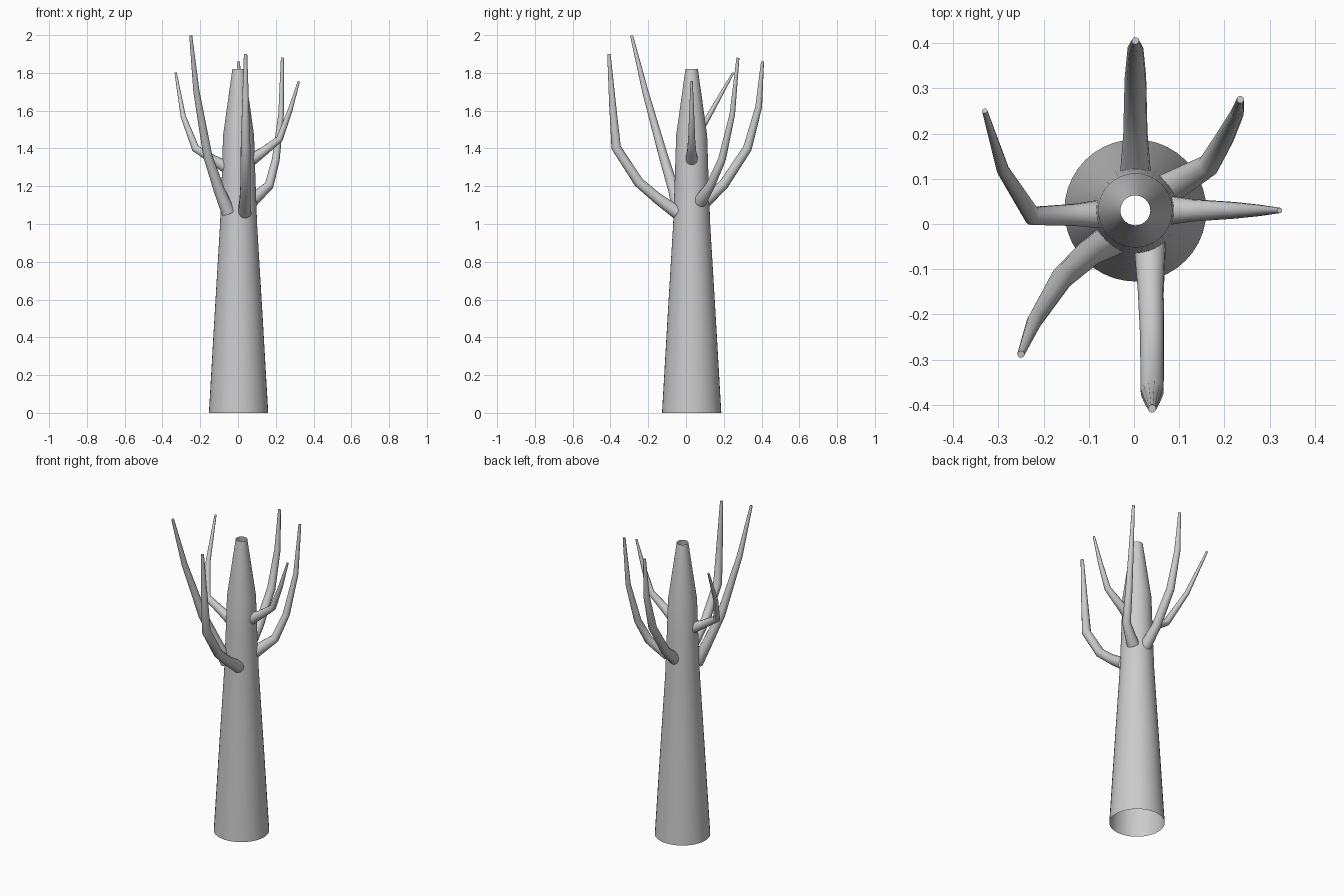
import bpy, bmesh, math
from mathutils import Vector

if "Cube" in bpy.data.objects:
    bpy.data.objects.remove(bpy.data.objects["Cube"])

bark = bpy.data.materials.new("grey bark")
bark.diffuse_color = (0.6, 0.6, 0.6, 1)
bark.use_nodes = True
bark.node_tree.nodes["Principled BSDF"].inputs["Base Color"].default_value = bark.diffuse_color
CX, CY = 0.003, 0.03          # trunk axis


def tube(name, path, radii, sides, level=False, cap=False):
    """Sweep a circle of varying radius along a path."""
    pts = [Vector(p) for p in path]
    bm = bmesh.new()
    rings = []
    u = None
    for i, p in enumerate(pts):
        a = (p - pts[i - 1]).normalized() if i else Vector()
        b = (pts[i + 1] - p).normalized() if i < len(pts) - 1 else Vector()
        t = Vector((0, 0, 1)) if level else (a + b).normalized()
        if u is None:
            u = t.orthogonal()
        u = (u - t * u.dot(t)).normalized()
        v = t.cross(u)
        rings.append([bm.verts.new(p + radii[i] * (math.cos(k) * u + math.sin(k) * v))
                      for k in (2 * math.pi * j / sides for j in range(sides))])
    for r0, r1 in zip(rings, rings[1:]):
        for j in range(sides):
            k = (j + 1) % sides
            bm.faces.new((r0[j], r0[k], r1[k], r1[j]))
    if cap:
        bm.faces.new(rings[-1])
    me = bpy.data.meshes.new(name)
    bm.to_mesh(me)
    bm.free()
    me.materials.append(bark)
    ob = bpy.data.objects.new(name, me)
    bpy.context.collection.objects.link(ob)
    bpy.ops.object.select_all(action='DESELECT')
    ob.select_set(True)
    bpy.context.view_layer.objects.active = ob
    bpy.ops.object.shade_smooth_by_angle(angle=math.radians(50))
    return ob


# hollow trunk, open at both ends
profile = [(0, .157), (.5, .128), (1.0, .098), (1.25, .089), (1.47, .082), (1.82, .033)]
tube("trunk", [(CX, CY, z) for z, r in profile], [r for z, r in profile], 40, level=True)

# bare branches: path and radii from root to tip
branches = {
    "front_branch": ([(.035, -.045, 1.06), (.037, -.15, 1.135), (.04, -.25, 1.22), (.04, -.37, 1.405),
                      (.04, -.39, 1.65), (.04, -.408, 1.90)],
                     [.036, .029, .027, .026, .018, .009]),
    "right_branch": ([(.07, .03, 1.34), (.13, .03, 1.38), (.22, .03, 1.45), (.275, .03, 1.60), (.322, .03, 1.755)],
                     [.034, .025, .019, .013, .006]),
    "left_branch": ([(-.06, .022, 1.30), (-.13, .02, 1.34), (-.225, .018, 1.40), (-.29, .12, 1.57),
                     (-.33, .25, 1.80)],
                    [.034, .025, .021, .014, .006]),
    "back_branch": ([(.003, .09, 1.11), (.003, .20, 1.21), (.003, .325, 1.40), (.003, .385, 1.62),
                     (.003, .405, 1.86)],
                    [.036, .027, .024, .018, .008]),
    "back_right_branch": ([(.07, .075, 1.12), (.165, .13, 1.205), (.20, .19, 1.34), (.228, .245, 1.58),
                           (.235, .275, 1.88)],
                          [.036, .025, .021, .015, .008]),
    "front_left_branch": ([(-.05, -.035, 1.06), (-.10, -.065, 1.18), (-.16, -.12, 1.36), (-.22, -.215, 1.70),
                           (-.25, -.288, 1.997)],
                          [.038, .030, .025, .017, .008]),
}
for name, (path, radii) in branches.items():
    tube(name, path, radii, 12, cap=True)
